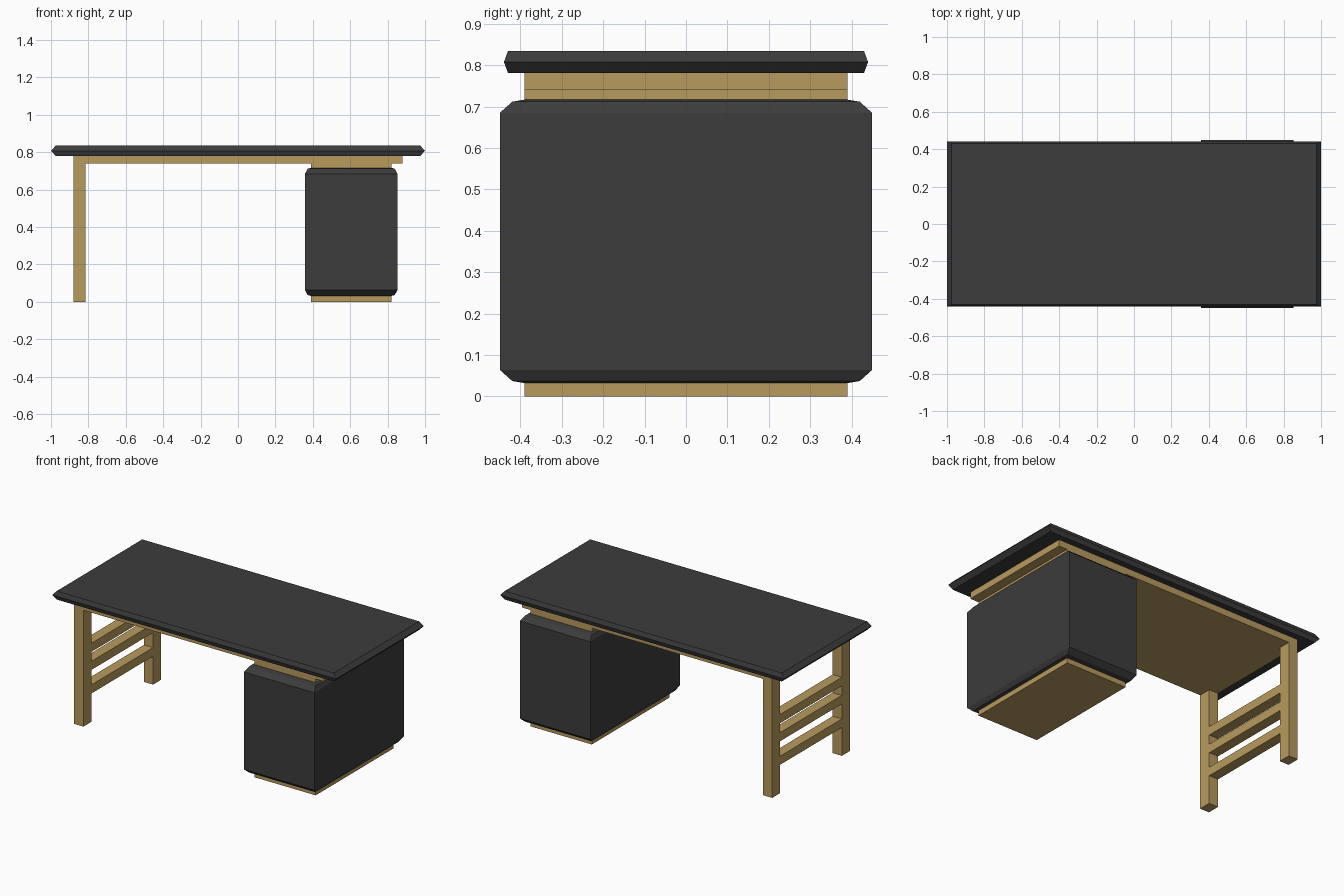
import bpy, bmesh

if "Cube" in bpy.data.objects:
    bpy.data.objects.remove(bpy.data.objects["Cube"])


def material(name, rgb):
    m = bpy.data.materials.new(name)
    m.diffuse_color = (*rgb, 1)
    m.use_nodes = True
    m.node_tree.nodes["Principled BSDF"].inputs["Base Color"].default_value = m.diffuse_color
    return m


dark = material("charcoal paint", (0.045, 0.045, 0.045))
wood = material("light wood", (0.48, 0.323, 0.11))


def stack(name, rings, mat):
    """Loft rectangular rings (x0, x1, half_y0, half_y1, z) into a closed solid."""
    bm = bmesh.new()
    loops = [[bm.verts.new(p) for p in ((x0, y0, z), (x1, y0, z), (x1, y1, z), (x0, y1, z))]
             for x0, x1, y0, y1, z in rings]
    for a, b in zip(loops, loops[1:]):
        for i in range(4):
            j = (i + 1) % 4
            bm.faces.new((a[i], a[j], b[j], b[i]))
    bm.faces.new(loops[0][::-1])
    bm.faces.new(loops[-1])
    me = bpy.data.meshes.new(name)
    bm.to_mesh(me)
    bm.free()
    me.materials.append(mat)
    ob = bpy.data.objects.new(name, me)
    bpy.context.collection.objects.link(ob)
    return ob


def box(name, x0, x1, y0, y1, z0, z1, mat):
    return stack(name, [(x0, x1, y0, y1, z0), (x0, x1, y0, y1, z1)], mat)


# Tabletop with a pointed edge
stack("tabletop", [(-.975, .975, -.43, .43, .781),
                   (-1, 1, -.44, .44, .808),
                   (-.975, .975, -.43, .43, .835)], dark)

# Wooden slab under the top
box("under_slab", -.88, .88, -.39, .39, .74, .781, wood)

# Cabinet: wooden core with a softened dark shell
box("cabinet_plinth", .39, .82, -.39, .39, 0, .033, wood)
box("cabinet_neck", .39, .82, -.39, .39, .715, .74, wood)
stack("cabinet_body", [(.39, .82, -.39, .39, .032),
                       (.372, .838, -.42, .42, .037),
                       (.358, .853, -.45, .45, .064),
                       (.358, .853, -.45, .45, .685),
                       (.372, .838, -.42, .42, .712),
                       (.39, .82, -.39, .39, .717)], dark)

# Pair of legs joined by three rails
for name, y0 in (("front_leg", -.39), ("back_leg", .31)):
    box(name, -.88, -.815, y0, y0 + .08, 0, .74, wood)
for i, z in enumerate((.18, .33, .445)):
    box(f"leg_rail_{i + 1}", -.88, -.815, -.31, .31, z, z + .055, wood)
